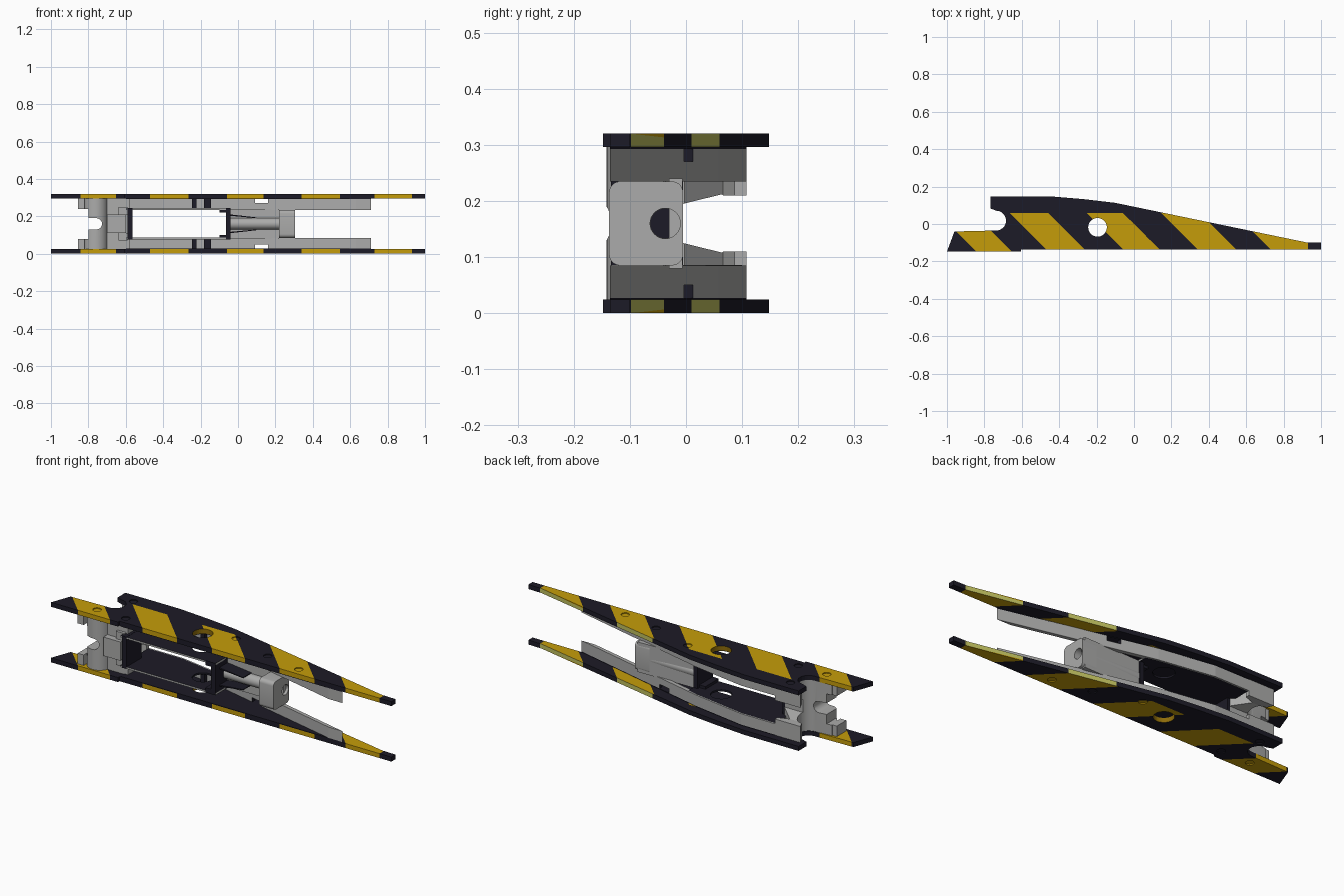
import bpy, bmesh, math
from mathutils import Vector

if "Cube" in bpy.data.objects:
    bpy.data.objects.remove(bpy.data.objects["Cube"])

MID = 0.16  # mirror height; meshes are built relative to it


def material(name, rgb):
    m = bpy.data.materials.new(name)
    m.diffuse_color = (*rgb, 1)
    m.use_nodes = True
    m.node_tree.nodes["Principled BSDF"].inputs["Base Color"].default_value = m.diffuse_color
    return m


BLACK = material("dark navy", (0.012, 0.011, 0.02))
GOLD = material("gold", (0.56, 0.335, 0.003))
PALE = material("pale yellow", (0.55, 0.55, 0.12))
GREY = material("light grey", (0.41, 0.41, 0.405))
BROWN = material("dark gold", (0.27, 0.15, 0.003))


def arc(cx, cy, r, a0, a1, n=12):
    return [(cx + r * math.cos(math.radians(a0 + (a1 - a0) * i / n)),
             cy + r * math.sin(math.radians(a0 + (a1 - a0) * i / n))) for i in range(n + 1)]


def prism(name, pts, axis, lo, hi, mats):
    """Extrude a 2D outline along an axis."""
    put = {'z': lambda a, b, h: (a, b, h), 'y': lambda a, b, h: (a, h, b),
           'x': lambda a, b, h: (h, a, b)}[axis]
    bm = bmesh.new()
    f = bm.faces.new([bm.verts.new(put(a, b, lo)) for a, b in pts])
    ext = bmesh.ops.extrude_face_region(bm, geom=[f])
    bmesh.ops.translate(bm, vec=Vector(put(0, 0, hi - lo)),
                        verts=[v for v in ext['geom'] if isinstance(v, bmesh.types.BMVert)])
    bmesh.ops.recalc_face_normals(bm, faces=bm.faces)
    me = bpy.data.meshes.new(name)
    bm.to_mesh(me)
    bm.free()
    for m in mats:
        me.materials.append(m)
    ob = bpy.data.objects.new(name, me)
    ob.location.z = MID
    bpy.context.collection.objects.link(ob)
    return ob


def slice_up(ob, planes):
    """Split all faces along (point, normal) planes so they can be coloured apart."""
    bm = bmesh.new()
    bm.from_mesh(ob.data)
    bmesh.ops.triangulate(bm, faces=bm.faces)
    for co, no in planes:
        bmesh.ops.bisect_plane(bm, geom=bm.verts[:] + bm.edges[:] + bm.faces[:],
                               plane_co=co, plane_no=no, dist=1e-5)
    bm.to_mesh(ob.data)
    bm.free()


def box(name, x, y, z, mats):
    return prism(name, [(x[0], y[0]), (x[1], y[0]), (x[1], y[1]), (x[0], y[1])], 'z', *z, mats)


def rod(name, a, b, r, axis, lo, hi, mats, n=32):
    return prism(name, arc(a, b, r, 0, 360, n)[:-1], axis, lo, hi, mats)


def apply_all(ob):
    bpy.context.view_layer.update()
    me = bpy.data.meshes.new_from_object(ob.evaluated_get(bpy.context.evaluated_depsgraph_get()))
    ob.modifiers.clear()
    ob.data = me


def cut(ob, *cutters):
    for c in cutters:
        m = ob.modifiers.new("cut", 'BOOLEAN')
        m.operation, m.solver, m.object = 'DIFFERENCE', 'EXACT', c
        apply_all(ob)
        bpy.data.objects.remove(c)


def mirror(ob):
    m = ob.modifiers.new("mirror", 'MIRROR')
    m.use_axis = (False, False, True)
    m.use_mirror_merge = False
    apply_all(ob)


def smooth(ob):
    bpy.ops.object.select_all(action='DESELECT')
    ob.select_set(True)
    bpy.context.view_layer.objects.active = ob
    bpy.ops.object.shade_smooth_by_angle(angle=math.radians(30))


HX, HY = -0.195, -0.018  # big round hole

# Striped outer plates with shallow bolt recesses
stripes = [(-0.99, -0.80), (-0.605, -0.40), (-0.195, 0.0), (0.205, 0.41), (0.595, 9)]
outline = ([(-1, -0.148), (-0.96, -0.04)] + arc(-0.737, 0.018, 0.053, -95, 88)
           + [(-0.768, 0.083), (-0.768, 0.148), (-0.45, 0.148), (-0.27, 0.133), (-0.1, 0.113),
              (0.92, -0.098), (1, -0.1), (1, -0.135), (-0.605, -0.135), (-0.605, -0.148)])
plates = prism("striped_plates", outline, 'z', -0.16, -0.136, [BLACK, GOLD, PALE, BROWN])
cut(plates, rod("cutter", HX, HY, 0.05, 'z', -0.3, 0, [BLACK]))
for bx, by in [(-0.77, -0.088), (-0.68, 0.09), (-0.6, -0.09), (-0.03, 0.027), (0.21, -0.048), (0.42, -0.088)]:
    cut(plates, rod("cutter", bx, by, 0.021, 'z', -0.2, -0.155, [BLACK], 20))
slice_up(plates, [((s, 0, 0), (1, 1, 0)) for pair in stripes for s in pair if s < 2]
         + [((0, 0.06, 0), (0, 1, 0)), ((0.93, 0, 0), (1, 0, 0))])
for p in plates.data.polygons:
    x, y, z = p.center
    on = y < 0.06 and x < 0.93 and any(a < x + y < b for a, b in stripes)
    bore = abs(p.normal.z) < 0.1 and math.hypot(x - HX, y - HY) < 0.052
    back = p.normal.y > 0.3 and x > 0.1 and z > -0.154
    p.material_index = 3 if bore else (2 if back else 1) if on else 0
mirror(plates)

# Dark lining on the inside of each plate
wall_out = [(-0.6, 0.108), (-0.4, 0.108), (-0.1, 0.058), (0.71, -0.135)]
lining = prism("plate_lining", wall_out + [(-0.6, -0.135)], 'z', -0.136, -0.133, [BLACK])
cut(lining, rod("cutter", HX, HY, 0.05, 'z', -0.3, 0.1, [BLACK]))
mirror(lining)

# Dark shelf along the inner edge of the back walls, pierced by the big hole
shelf = prism("window_shelves", [(-0.6, 0.1), (-0.4, 0.1), (-0.1, 0.05), (-0.04, 0.035),
                                 (-0.04, -0.133), (-0.6, -0.133)], 'z', -0.084, -0.0745, [BLACK, GREY])
for p in shelf.data.polygons:
    p.material_index = 1 if abs(p.normal.z) < 0.1 else 0
cut(shelf, rod("cutter", HX, HY, 0.052, 'z', -0.3, 0.1, [BLACK]))
mirror(shelf)

# Grey back walls running down to a point, with a dark-sided notch
wall_in = [(0.63, -0.135), (-0.105, 0.036), (-0.405, 0.086), (-0.6, 0.086)]
walls = prism("back_walls", wall_out + wall_in, 'z', -0.136, -0.075, [GREY, BLACK])
cut(walls, box("cutter", (0.09, 0.16), (-0.3, 0.3), (-0.2, -0.11), [GREY]))
for p in walls.data.polygons:
    x, y, z = p.center
    if (abs(p.normal.x) > 0.9 and 0.08 < x < 0.17) or (p.normal.z < -0.9 and z > -0.12):
        p.material_index = 1
mirror(walls)

# Dark studs beside the big hole
for i, (a, b) in enumerate([(-0.245, -0.222), (-0.182, -0.145)]):
    mirror(box(f"hole_stud_{i}", (a, b), (0.034, 0.06), (-0.134, -0.084), [BLACK]))

# End body: round post in front, hollow following the plate notch behind,
# keyhole slot through it and a tapered channel along the back
body_pts = ([(-0.83, -0.065), (-0.83, -0.045)] + arc(-0.737, 0.018, 0.056, -100, 88)
            + [(-0.75, 0.108), (-0.6, 0.108), (-0.6, 0.086), (-0.66, 0.066), (-0.58, -0.003),
               (-0.58, -0.1), (-0.695, -0.1)] + arc(-0.76, -0.078, 0.064, -20, -172, 16))
body = prism("end_body", body_pts, 'z', -0.136, 0.136, [GREY])
slot = arc(-0.757, 0, 0.03, -90, 90) + [(-1, 0.03), (-1, -0.03)]
channel = [(-0.005, -0.035), (0.064, -0.052), (0.066, -0.05), (0.2, -0.05),
           (0.2, 0.05), (0.066, 0.05), (0.064, 0.052), (-0.005, 0.035)]
cut(body, prism("cutter", slot, 'y', -0.3, 0.3, [GREY]),
    prism("cutter", channel, 'x', -0.9, -0.4, [GREY]),
    box("cutter", (-0.87, -0.8), (-0.3, 0.3), (-0.08, 0.08), [GREY]))
smooth(body)
box("end_block", (-0.7, -0.6), (-0.135, -0.09), (-0.05, 0.05), [GREY])
mirror(box("end_tabs", (-0.855, -0.82), (-0.13, -0.05), (-0.136, -0.08), [GREY]))

# Dark cross walls closing the central window; the middle one has return lips
for nm, x0, x1 in [("left", -0.59, -0.565), ("middle", -0.065, -0.04)]:
    box(f"{nm}_cross_wall", (x0, x1), (-0.134, -0.005), (-0.085, 0.085), [BLACK])
mirror(box("middle_wall_lip", (-0.1, -0.065), (-0.133, -0.02), (-0.085, -0.06), [BLACK]))
mirror(box("left_wall_lip", (-0.64, -0.59), (-0.115, -0.06), (-0.09, -0.05), [GREY]))

# Sloping grey web between the middle wall and the end panel
prism("web_back", [(-0.04, -0.03), (0.29, -0.03), (0.29, -0.006), (-0.04, -0.012)],
      'z', -0.08, 0.08, [GREY])

# Rounded end panel with a bore along its length
c = 0.02
corners = (arc(-0.137 + c, -0.075 + c, c, 180, 270, 5) + arc(-0.005 - c, -0.075 + c, c, 270, 360, 5)
           + arc(-0.005 - c, 0.075 - c, c, 0, 90, 5) + arc(-0.137 + c, 0.075 - c, c, 90, 180, 5))
panel = prism("end_panel", corners, 'x', 0.22, 0.305, [GREY])
cut(panel, rod("cutter", -0.037, 0, 0.027, 'x', 0, 0.5, [GREY]))
smooth(panel)

# Bored tube from the middle wall to the panel, with thin side fins
tube = rod("guide_tube", -0.037, 0, 0.03, 'x', -0.042, 0.235, [GREY])
cut(tube, rod("cutter", -0.037, 0, 0.0265, 'x', -0.2, 0.5, [GREY]))
smooth(tube)
mirror(prism("guide_fins", [(-0.04, -0.05), (-0.04, -0.043), (0.1, -0.03), (0.1, -0.034)],
             'y', -0.1, -0.02, [BLACK]))
